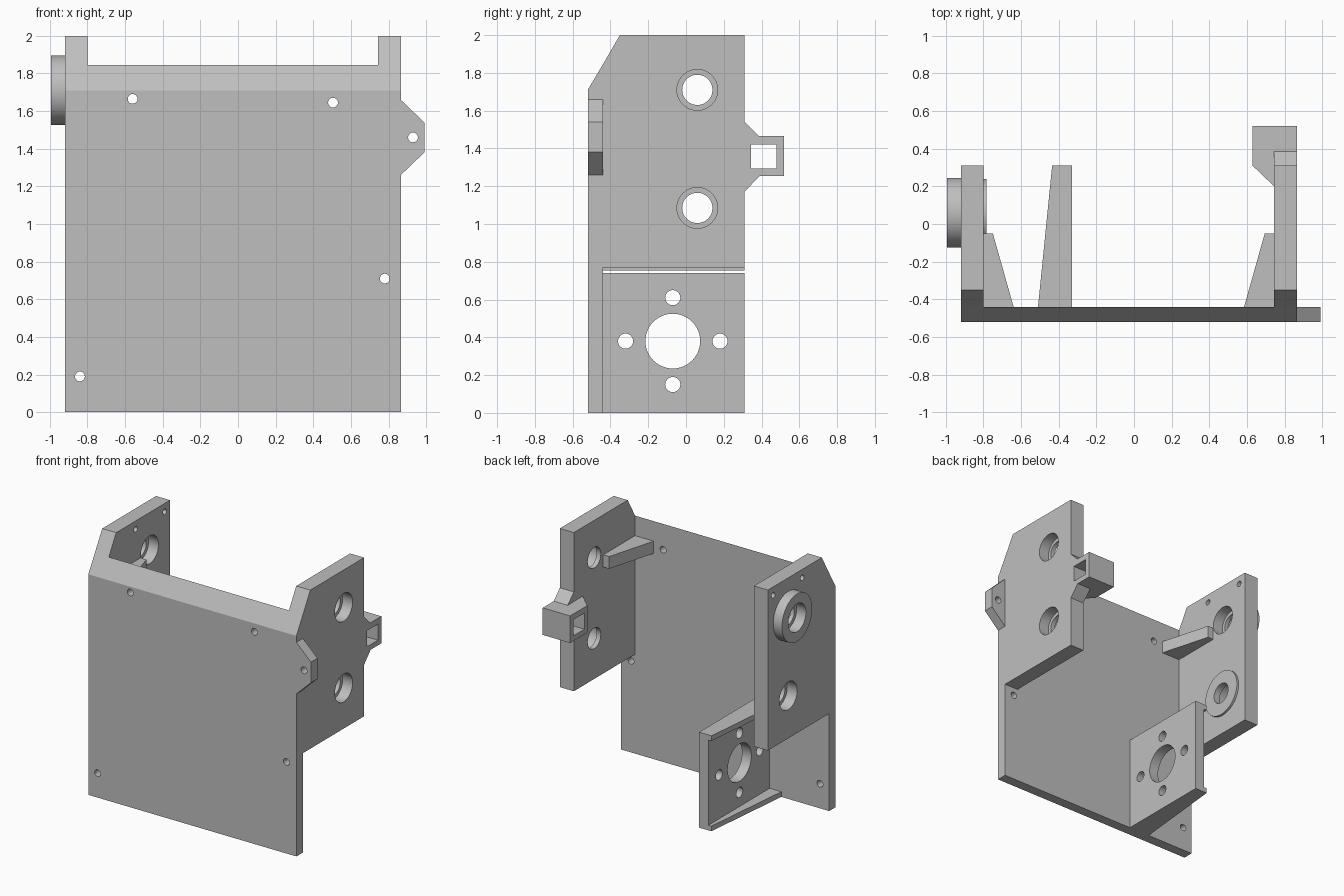
import bpy, bmesh
from math import cos, sin, tau

if "Cube" in bpy.data.objects:
    bpy.data.objects.remove(bpy.data.objects["Cube"], do_unlink=True)

grey = bpy.data.materials.new("plain grey")
grey.use_nodes = True
grey.diffuse_color = (0.52, 0.52, 0.52, 1)
grey.node_tree.nodes["Principled BSDF"].inputs["Base Color"].default_value = grey.diffuse_color


def prism(name, axis, points, low, high):
    """Extrude a flat outline along one axis."""
    place = {"x": lambda a, b, d: (d, a, b),
             "y": lambda a, b, d: (a, d, b),
             "z": lambda a, b, d: (a, b, d)}[axis]
    bm = bmesh.new()
    face = bm.faces.new([bm.verts.new(place(a, b, low)) for a, b in points])
    ext = bmesh.ops.extrude_face_region(bm, geom=[face], use_keep_orig=True)
    for v in ext["geom"]:
        if isinstance(v, bmesh.types.BMVert):
            v.co["xyz".index(axis)] = high
    bmesh.ops.recalc_face_normals(bm, faces=bm.faces[:])
    mesh = bpy.data.meshes.new(name)
    bm.to_mesh(mesh)
    bm.free()
    mesh.materials.append(grey)
    ob = bpy.data.objects.new(name, mesh)
    bpy.context.collection.objects.link(ob)
    return ob


def rect(a0, a1, b0, b1):
    return [(a0, b0), (a1, b0), (a1, b1), (a0, b1)]


def disc(name, axis, a, b, r, low, high, sides=48):
    ring = [(a + r * cos(tau * i / sides), b + r * sin(tau * i / sides)) for i in range(sides)]
    return prism(name, axis, ring, low, high)


def combine(ob, tools, operation="DIFFERENCE"):
    """Apply booleans one by one and remove the helper solids."""
    for tool in tools:
        mod = ob.modifiers.new("boolean", "BOOLEAN")
        mod.operation, mod.solver, mod.object = operation, "EXACT", tool
        tool.hide_render = True
        graph = bpy.context.evaluated_depsgraph_get()
        mesh = bpy.data.meshes.new_from_object(ob.evaluated_get(graph))
        ob.modifiers.clear()
        ob.data = mesh
        bpy.data.objects.remove(tool, do_unlink=True)


def smooth(ob):
    bpy.ops.object.select_all(action="DESELECT")
    ob.select_set(True)
    bpy.context.view_layer.objects.active = ob
    bpy.ops.object.shade_smooth_by_angle(angle=0.5)


FRONT, INNER, BACK = -0.52, -0.44, 0.31
L_OUT, L_IN, R_IN, R_OUT = -0.92, -0.80, 0.745, 0.865
BORE_Y, HIGH_Z, LOW_Z = 0.06, 1.71, 1.085

# front plate with sloped top edge
front_plate = prism("front_plate", "x", [(FRONT, 0), (INNER, 0), (INNER, 1.845), (FRONT, 1.71)],
                    L_OUT, R_OUT)
holes = [(-0.56, 1.665), (0.505, 1.645), (0.78, 0.71), (-0.84, 0.19)]
combine(front_plate, [disc("hole", "y", x, z, 0.026, -0.7, -0.3, 24) for x, z in holes])

# side ear of the front plate
side_ear = prism("side_ear", "y", [(R_OUT, 1.26), (0.99, 1.38), (0.99, 1.54), (R_OUT, 1.66)],
                 FRONT, INNER)
combine(side_ear, [disc("hole", "y", 0.93, 1.46, 0.026, -0.7, -0.3, 24)])


# side plates
def side_outline(bottom):
    return [(INNER, bottom), (BACK, bottom), (BACK, 2), (-0.35, 2), (INNER, 1.845)]


right_plate = prism("plus_x_side_plate", "x", side_outline(0.77), R_IN, R_OUT)
left_plate = prism("minus_x_side_plate", "x", side_outline(0.755), L_OUT, L_IN)

# bearing bosses on the left plate
combine(left_plate, [disc("outer_boss", "x", BORE_Y, HIGH_Z, 0.185, -0.995, -0.88, 64),
                     disc("inner_boss", "x", BORE_Y, LOW_Z, 0.18, -0.85, -0.783, 64)], "UNION")

# bearing bores with a narrower lip, and two screw holes
for plate in (left_plate, right_plate):
    mid = -0.9 if plate is left_plate else 0.8
    combine(plate, [disc("bore", "x", BORE_Y, z, 0.08, mid - 0.3, mid + 0.3)
                    for z in (HIGH_Z, LOW_Z)])
combine(right_plate, [disc("seat", "x", BORE_Y, z, 0.108, 0.78, 1.1) for z in (HIGH_Z, LOW_Z)])
combine(left_plate, [disc("seat", "x", BORE_Y, HIGH_Z, 0.108, -1.2, -0.915),
                     disc("seat", "x", BORE_Y, HIGH_Z, 0.108, -0.885, -0.6),
                     disc("seat", "x", BORE_Y, LOW_Z, 0.108, -1.2, -0.835)])
combine(left_plate, [disc("hole", "x", y, 1.935, 0.022, -1.2, -0.6, 24) for y in (0.245, -0.11)])

# corner braces between front and side plates
for name, wall, way in (("minus_x_brace", L_IN, 1), ("plus_x_brace", R_IN, -1)):
    prism(name, "z", [(wall, INNER), (wall + way * 0.16, INNER),
                      (wall + way * 0.05, -0.05), (wall, -0.05)], 1.595, 1.69)

# square clip block behind the right plate
clip_block = prism("clip_block", "z", [(R_IN, 0.20), (R_IN, BACK), (R_OUT, BACK), (R_OUT, 0.52),
                                       (0.63, 0.52), (0.63, BACK)], 1.255, 1.465)
combine(clip_block, [prism("window", "x", rect(0.345, 0.48, 1.295, 1.42), 0.5, 1)])
prism("clip_wedge_upper", "x", [(BACK, 1.465), (0.385, 1.465), (BACK, 1.54)], R_IN, R_OUT)
prism("clip_wedge_lower", "x", [(BACK, 1.255), (BACK, 1.17), (0.39, 1.255)], R_IN, R_OUT)

# motor mount plate with bolt circle
motor_mount = prism("motor_mount", "x", rect(INNER, BACK, 0, 0.74), -0.41, -0.33)
cy, cz, reach = -0.07, 0.38, 0.25
cuts = [disc("hole", "x", cy, cz, 0.145, -0.6, 0)]
for dy, dz in ((1, 0), (-1, 0), (0, 0.92), (0, -0.92)):
    cuts.append(disc("hole", "x", cy + dy * reach, cz + dz * reach, 0.04, -0.6, 0, 32))
combine(motor_mount, cuts)

# tapered flanges above and below the mount
for name, z in (("mount_flange_lower", 0), ("mount_flange_upper", 0.70)):
    prism(name, "z", [(-0.51, INNER), (-0.41, INNER), (-0.41, BACK), (-0.435, BACK)], z, z + 0.04)

for ob in (front_plate, side_ear, right_plate, left_plate, motor_mount):
    smooth(ob)
